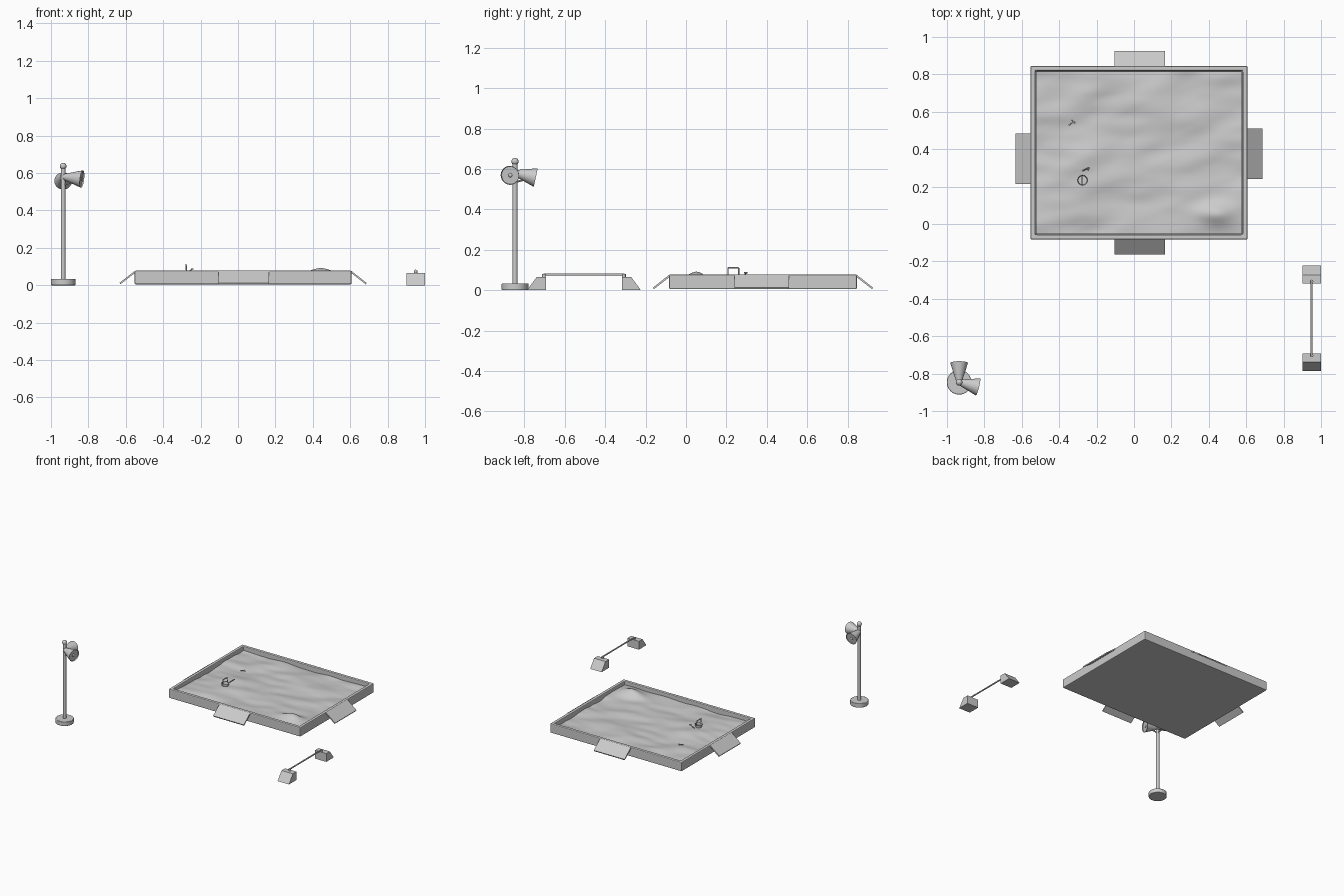
import bpy, bmesh, math
from mathutils import Vector, noise

if "Cube" in bpy.data.objects:
    bpy.data.objects.remove(bpy.data.objects["Cube"])


def make(name, bm, smooth=False):
    bmesh.ops.recalc_face_normals(bm, faces=bm.faces)
    me = bpy.data.meshes.new(name)
    bm.to_mesh(me)
    bm.free()
    ob = bpy.data.objects.new(name, me)
    bpy.context.collection.objects.link(ob)
    if smooth:
        bpy.ops.object.select_all(action='DESELECT')
        ob.select_set(True)
        bpy.context.view_layer.objects.active = ob
        bpy.ops.object.shade_smooth_by_angle(angle=math.radians(35))
    return ob


def box_bm(lo, hi):
    bm = bmesh.new()
    bmesh.ops.create_cube(bm, size=1)
    for v in bm.verts:
        v.co = Vector([(a + b) / 2 + c * (b - a) for a, b, c in zip(lo, hi, v.co)])
    return bm


def bevel(ob, width, segments=2):
    m = ob.modifiers.new("bevel", 'BEVEL')
    m.width, m.segments = width, segments


def rod(name, a, b, r1, r2=None, seg=16, caps=True):
    """Cylinder or cone between two points."""
    a, b = Vector(a), Vector(b)
    bm = bmesh.new()
    bmesh.ops.create_cone(bm, cap_ends=caps, segments=seg, radius1=r1,
                          radius2=r1 if r2 is None else r2, depth=(b - a).length)
    q = (b - a).to_track_quat('Z', 'Y')
    for v in bm.verts:
        v.co = q @ v.co + (a + b) / 2
    return make(name, bm, True)


def extrude_profile(name, pts, offset):
    """Solid from a planar outline pushed along offset."""
    bm = bmesh.new()
    f = bm.faces.new([bm.verts.new(p) for p in pts])
    r = bmesh.ops.extrude_face_region(bm, geom=[f])
    for v in r['geom']:
        if isinstance(v, bmesh.types.BMVert):
            v.co += Vector(offset)
    return make(name, bm)


def ball(name, loc, r):
    bm = bmesh.new()
    bmesh.ops.create_uvsphere(bm, u_segments=16, v_segments=10, radius=r)
    bmesh.ops.translate(bm, verts=bm.verts, vec=loc)
    return make(name, bm, True)


# sandbox tray: box with its top inset and sunk
X0, X1, Y0, Y1, TOP = -0.553, 0.607, -0.083, 0.845, 0.078
bm = box_bm((X0, Y0, 0.005), (X1, Y1, TOP))
top = max(bm.faces, key=lambda f: f.calc_center_median().z)
bmesh.ops.inset_region(bm, faces=[top], thickness=0.036)
r = bmesh.ops.extrude_face_region(bm, geom=[top])
for v in r['geom']:
    if isinstance(v, bmesh.types.BMVert):
        v.co.z = 0.02
bmesh.ops.delete(bm, geom=[top], context='FACES')
bevel(make("sandbox_tray", bm), 0.006)


# rippled sand with a mound in the front right corner
def sand_height(x, y):
    u, w = x * 0.9 + y * 0.42, y * 0.9 - x * 0.42
    n = noise.noise(Vector((u * 4, w * 9, 1.3))) * 0.011
    n += noise.noise(Vector((x * 5, y * 13, 7.1))) * 0.006
    mound = 0.045 * math.exp(-((x - 0.44) / 0.09) ** 2 - ((y - 0.055) / 0.06) ** 2)
    pile = 0.016 * math.exp(-((x + 0.28) / 0.15) ** 2 - ((y - 0.26) / 0.13) ** 2)
    return 0.047 + n + mound + pile


bm = bmesh.new()
bmesh.ops.create_grid(bm, x_segments=90, y_segments=76, size=0.5)
for v in bm.verts:
    x = (X0 + X1) / 2 + v.co.x * 1.1
    y = (Y0 + Y1) / 2 + v.co.y * 0.87
    v.co = (x, y, sand_height(x, y))
make("sand", bm, True)

# sloping side boards hinged on each wall
for name, mid, out, side, half in (
        ("front_board", (0.03, Y0), (0, -1), (1, 0), 0.135),
        ("back_board", (0.03, Y1), (0, 1), (1, 0), 0.135),
        ("left_board", (X0, 0.35), (-1, 0), (0, 1), 0.135),
        ("right_board", (X1, 0.375), (1, 0), (0, 1), 0.135)):
    o, s = Vector((*out, 0)), Vector((*side, 0))
    base = Vector((*mid, 0)) - s * half
    section = [(0, 0.076), (0.08, 0.013), (0.076, 0.005), (0, 0.064)]
    extrude_profile(name, [base + o * d + Vector((0, 0, z)) for d, z in section], s * half * 2)

# bucket sunk in the sand, with a raised square handle
bx, by = -0.275, 0.234
rod("bucket", (bx, by, 0.035), (bx, by, 0.076), 0.02, 0.027, 24, caps=False)
bm = bmesh.new()
bmesh.ops.create_cone(bm, cap_ends=False, segments=24, radius1=0.028, radius2=0.028, depth=0.006)
bmesh.ops.translate(bm, verts=bm.verts, vec=(bx, by, 0.074))
make("bucket_rim", bm, True)
corners = [(bx, by - 0.026, 0.07), (bx - 0.003, by - 0.026, 0.111),
           (bx - 0.003, by + 0.026, 0.111), (bx, by + 0.026, 0.07)]
for i in range(3):
    rod(f"bucket_handle_{i}", corners[i], corners[i + 1], 0.0035, seg=8)

# small spade and rake
rod("spade_shaft", (-0.275, 0.285, 0.062), (-0.245, 0.299, 0.088), 0.003, seg=8)
rod("spade_grip", (-0.248, 0.288, 0.087), (-0.24, 0.304, 0.087), 0.0035, seg=8)
rz = sand_height(-0.33, 0.54) + 0.003
rod("rake_shaft", (-0.348, 0.528, rz), (-0.325, 0.545, rz), 0.003, seg=8)
rod("rake_head", (-0.332, 0.558, rz), (-0.315, 0.538, rz), 0.003, seg=8)

# floodlight post
lx, ly = -0.935, -0.846
bevel(rod("lamp_base", (lx, ly, 0), (lx, ly, 0.034), 0.066, seg=32), 0.003)
rod("lamp_pole", (lx, ly, 0.03), (lx, ly, 0.63), 0.012)
ball("lamp_finial", (lx, ly, 0.637), 0.018)
for i, d in enumerate((Vector((0, 1, -0.22)), Vector((1, -0.25, -0.12)))):
    d.normalize()
    hub = Vector((lx, ly, 0.58))
    rod(f"lamp_arm_{i}", hub - Vector((0, 0, 0.045)), hub + d * 0.06 - Vector((0, 0, 0.018)), 0.005, seg=8)
    rod(f"lamp_shade_{i}", hub + d * 0.005, hub + d * 0.105, 0.016, 0.047, 32, caps=False)
    rod(f"lamp_back_{i}", hub, hub + d * 0.006, 0.014, 0.016, 32)
    rod(f"lamp_lens_{i}", hub + d * 0.094, hub + d * 0.098, 0.043, 0.044, 32)
    ball(f"lamp_bulb_{i}", hub + d * 0.092, 0.012)

# wedge blocks carrying a low rail, mirrored about the rail's middle
MY = -0.505
for name, s in (("near", -1), ("far", 1)):
    section = [(0.188, 0), (0.282, 0), (0.233, 0.066), (0.188, 0.066)]
    extrude_profile(f"{name}_wedge", [(0.9, MY + s * d, z) for d, z in section], (0.1, 0, 0))
    rod(f"{name}_rail_post", (0.95, MY + s * 0.198, 0.06), (0.95, MY + s * 0.198, 0.08), 0.009)
rod("rail", (0.95, MY - 0.2, 0.078), (0.95, MY + 0.2, 0.078), 0.0055)
